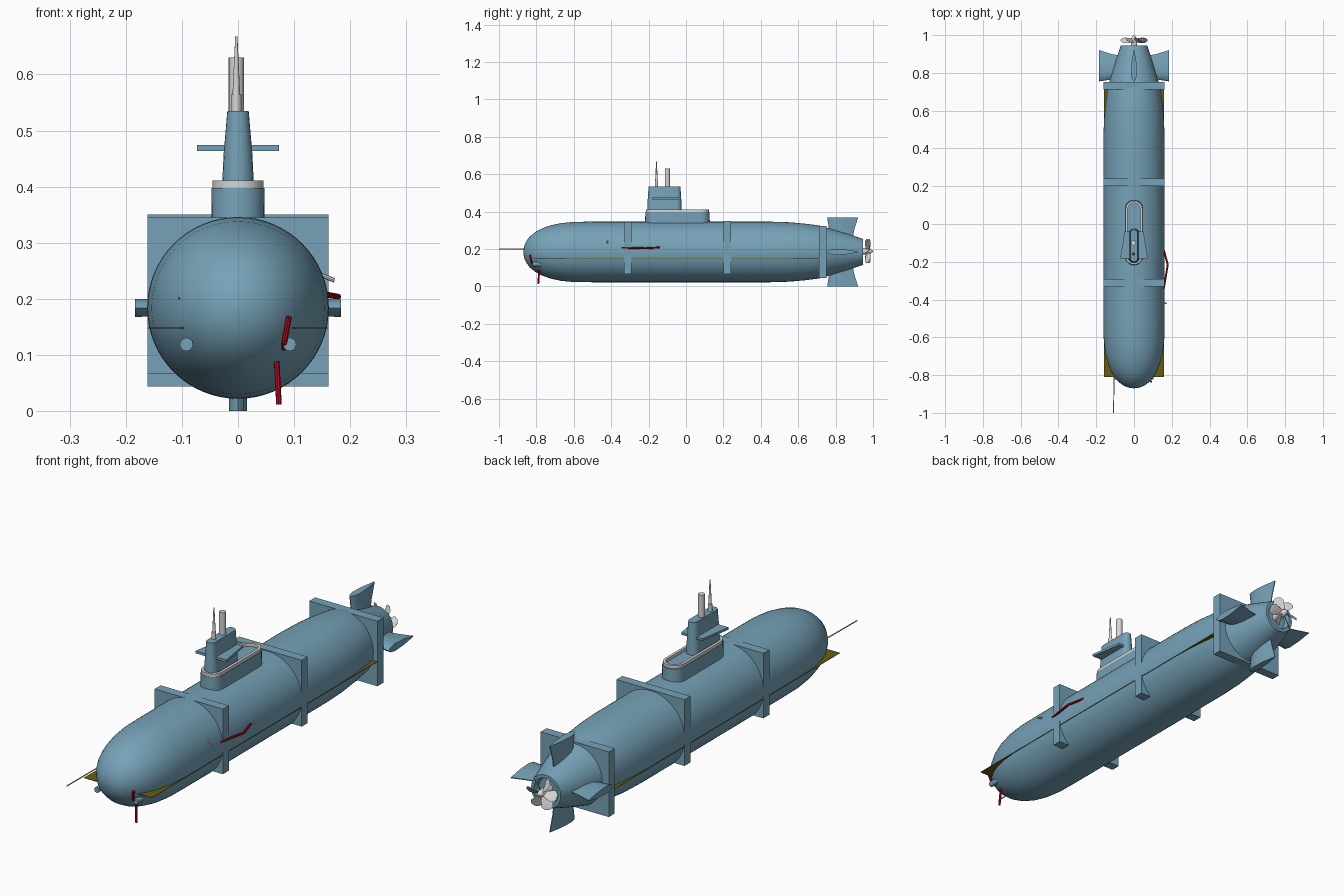
import bpy, bmesh, math
from mathutils import Vector

if "Cube" in bpy.data.objects:
    bpy.data.objects.remove(bpy.data.objects["Cube"])

CZ = 0.184  # height of the hull axis


def mat(name, col):
    m = bpy.data.materials.new(name)
    m.diffuse_color = (*col, 1)
    m.use_nodes = True
    m.node_tree.nodes["Principled BSDF"].inputs["Base Color"].default_value = m.diffuse_color
    return m


BLUE = mat("steel blue", (0.18, 0.36, 0.475))
GREY = mat("light grey", (0.68, 0.68, 0.68))
RED = mat("red", (0.50, 0.003, 0.015))
OLIVE = mat("dark olive", (0.14, 0.11, 0.005))


def finish(name, bm, m, smooth=True):
    bmesh.ops.recalc_face_normals(bm, faces=bm.faces)
    me = bpy.data.meshes.new(name)
    bm.to_mesh(me)
    bm.free()
    ob = bpy.data.objects.new(name, me)
    bpy.context.collection.objects.link(ob)
    me.materials.append(m)
    if smooth:
        bpy.ops.object.select_all(action='DESELECT')
        ob.select_set(True)
        bpy.context.view_layer.objects.active = ob
        bpy.ops.object.shade_smooth_by_angle(angle=math.radians(35))
    return ob


def loft(name, rings, m, smooth=True, bm=None):
    """Skin a list of closed rings and cap both ends."""
    own = bm is None
    bm = bm or bmesh.new()
    vs = [[bm.verts.new(p) for p in r] for r in rings]
    n = len(vs[0])
    for a, b in zip(vs, vs[1:]):
        for i in range(n):
            bm.faces.new((a[i], a[(i + 1) % n], b[(i + 1) % n], b[i]))
    bm.faces.new(vs[0])
    bm.faces.new(vs[-1])
    if own:
        return finish(name, bm, m, smooth)


def lathe(name, profile, m, seg=48, x=0, z=CZ):
    """Profile of (y, radius) turned about a fore-and-aft axis."""
    ang = [2 * math.pi * i / seg for i in range(seg)]
    return loft(name, [[(x + r * math.cos(a), y, z + r * math.sin(a)) for a in ang]
                       for y, r in profile], m)


def box(name, x0, x1, y0, y1, z0, z1, m):
    return loft(name, [[(x0, y0, z), (x1, y0, z), (x1, y1, z), (x0, y1, z)] for z in (z0, z1)], m, False)


def rod(name, pts, r, m, seg=8, r_end=None):
    """Straight or bent rod, one tapered piece per segment."""
    bm = bmesh.new()
    r_end = r if r_end is None else r_end
    for p, q in zip(pts, pts[1:]):
        p, q = Vector(p), Vector(q)
        rot = (q - p).to_track_quat('Z', 'Y')
        ang = [2 * math.pi * i / seg for i in range(seg)]
        loft("", [[c + rot @ Vector((k * math.cos(a), k * math.sin(a), 0)) for a in ang]
                  for c, k in ((p, r), (q, r_end))], m, bm=bm)
    return finish(name, bm, m)


def stadium(w, y0, y1, z, n=10):
    """Rounded outline with half width w between y0 and y1."""
    pts = []
    for cy, start in ((y1 - w, 0), (y0 + w, math.pi)):
        for i in range(n + 1):
            a = start + math.pi * i / n
            pts.append((w * math.cos(a), cy + w * math.sin(a), z))
    return pts


# Hull with rounded nose
lathe("hull", [(-0.87, 0.003), (-0.866, 0.03), (-0.855, 0.056), (-0.835, 0.083), (-0.805, 0.107),
               (-0.77, 0.126), (-0.725, 0.142), (-0.67, 0.154), (-0.60, 0.161), (-0.5, 0.162),
               (0.45, 0.162), (0.55, 0.159), (0.63, 0.152), (0.71, 0.142), (0.75, 0.132)], BLUE, 64)
# Tail cone with a recessed end
lathe("tail_cone", [(0.74, 0.134), (0.76, 0.128), (0.86, 0.098), (0.945, 0.07), (0.945, 0.056),
                    (0.92, 0.05)], BLUE, 48)

# Square frames round the hull and the flat inner deck
for nm, y, z0, z1 in (("front_frame", -0.312, 0.067, 0.345), ("middle_frame", 0.22, 0.067, 0.35),
                      ("rear_frame", 0.731, 0.044, 0.322)):
    box(nm, -0.161, 0.161, y - 0.02, y + 0.02, z0, z1, BLUE)
box("inner_deck", -0.16, 0.16, -0.81, 0.715, 0.147, 0.149, OLIVE)

# Four tail fins with a streamlined section
section = [(0, 0), (0.06, 0.6), (0.25, 1), (0.6, 0.8), (1, 0.12),
           (1, -0.12), (0.6, -0.8), (0.25, -1), (0.06, -0.6)]
for k, nm in enumerate(("right_fin", "top_fin", "left_fin", "bottom_fin")):
    c, s = math.cos(k * math.pi / 2), math.sin(k * math.pi / 2)
    rings = []
    for span, y0, y1, t in ((0.04, 0.765, 0.885, 0.02), (0.12, 0.765, 0.9, 0.015), (0.184, 0.755, 0.92, 0.016)):
        rings.append([(span * c - v * t * s, y0 + u * (y1 - y0), CZ + span * s + v * t * c)
                      for u, v in section])
    loft(nm, rings, BLUE)

# Propeller: hub and pitched blades
lathe("propeller_hub", [(0.915, 0.016), (0.965, 0.017), (0.985, 0.013), (1.0, 0.003)], GREY, 20, z=0.188)
bm = bmesh.new()
for k in range(6):
    a = k * math.pi / 3
    rad, tan = Vector((math.cos(a), 0, math.sin(a))), Vector((-math.sin(a), 0, math.cos(a)))
    rings = []
    for r, w, pitch in ((0.01, 0.01, 0.9), (0.03, 0.018, 0.8), (0.052, 0.024, 0.65), (0.066, 0.017, 0.55), (0.071, 0.006, 0.5)):
        chord = tan * math.cos(pitch) + Vector((0, math.sin(pitch), 0))
        nrm = chord.cross(rad)
        o = Vector((0, 0.972, 0.188)) + rad * r
        rings.append([o - chord * w, o + nrm * 0.002, o + chord * w, o - nrm * 0.002])
    loft("", rings, GREY, bm=bm)
finish("propeller_blades", bm, GREY)

# Tower base, rail and upper sail
loft("tower_base", [stadium(0.048, -0.22, 0.128, 0.31), stadium(0.047, -0.217, 0.126, 0.398)], BLUE)
bm = bmesh.new()
loops = [[bm.verts.new(p) for p in stadium(w, -0.215 + 0.045 - w, 0.122 - 0.045 + w, z)]
         for w, z in ((0.045, 0.395), (0.045, 0.411), (0.034, 0.411), (0.034, 0.395))]
for k in range(4):
    p, q = loops[k], loops[(k + 1) % 4]
    for i in range(len(p)):
        j = (i + 1) % len(p)
        bm.faces.new((p[i], p[j], q[j], q[i]))
finish("tower_rail", bm, GREY)
loft("upper_sail", [stadium(0.029, -0.207, -0.022, 0.39), stadium(0.0255, -0.205, -0.025, 0.46),
                    stadium(0.019, -0.2, -0.03, 0.535)], BLUE)
# Sail planes on both sides
loft("sail_planes", [[(-0.073, -0.183, z), (0.073, -0.183, z), (0.05, -0.04, z), (-0.05, -0.04, z)]
                     for z in (0.464, 0.474)], BLUE, False)
# Masts
rod("thick_mast", [(-0.003, -0.1, 0.52), (-0.003, -0.1, 0.63)], 0.0135, GREY, 20)
rod("thin_mast_base", [(-0.003, -0.158, 0.52), (-0.003, -0.158, 0.565)], 0.009, GREY, 16)
rod("thin_mast", [(-0.003, -0.158, 0.56), (-0.003, -0.158, 0.668)], 0.007, GREY, 12, 0.002)

# Bow tubes
for side, nm in ((-1, "left_tube"), (1, "right_tube")):
    lathe(nm, [(-0.822, 0.012), (-0.76, 0.012)], BLUE, 12, x=side * 0.092, z=0.119)

# Small rods on the outside
rod("bow_whip", [(-0.108, -1.0, 0.2), (-0.105, -0.7, 0.201)], 0.0025, GREY)
rod("side_peg", [(0.145, -0.42, 0.244), (0.172, -0.42, 0.233)], 0.004, GREY)
rod("side_red_bar", [(0.157, -0.345, 0.207), (0.179, -0.215, 0.204), (0.158, -0.14, 0.208)], 0.005, RED)
rod("bow_red_bar", [(0.091, -0.835, 0.168), (0.083, -0.825, 0.125), (0.082, -0.805, 0.112)], 0.005, RED)
rod("lower_red_bar", [(0.069, -0.785, 0.088), (0.073, -0.79, 0.012)], 0.005, RED)
